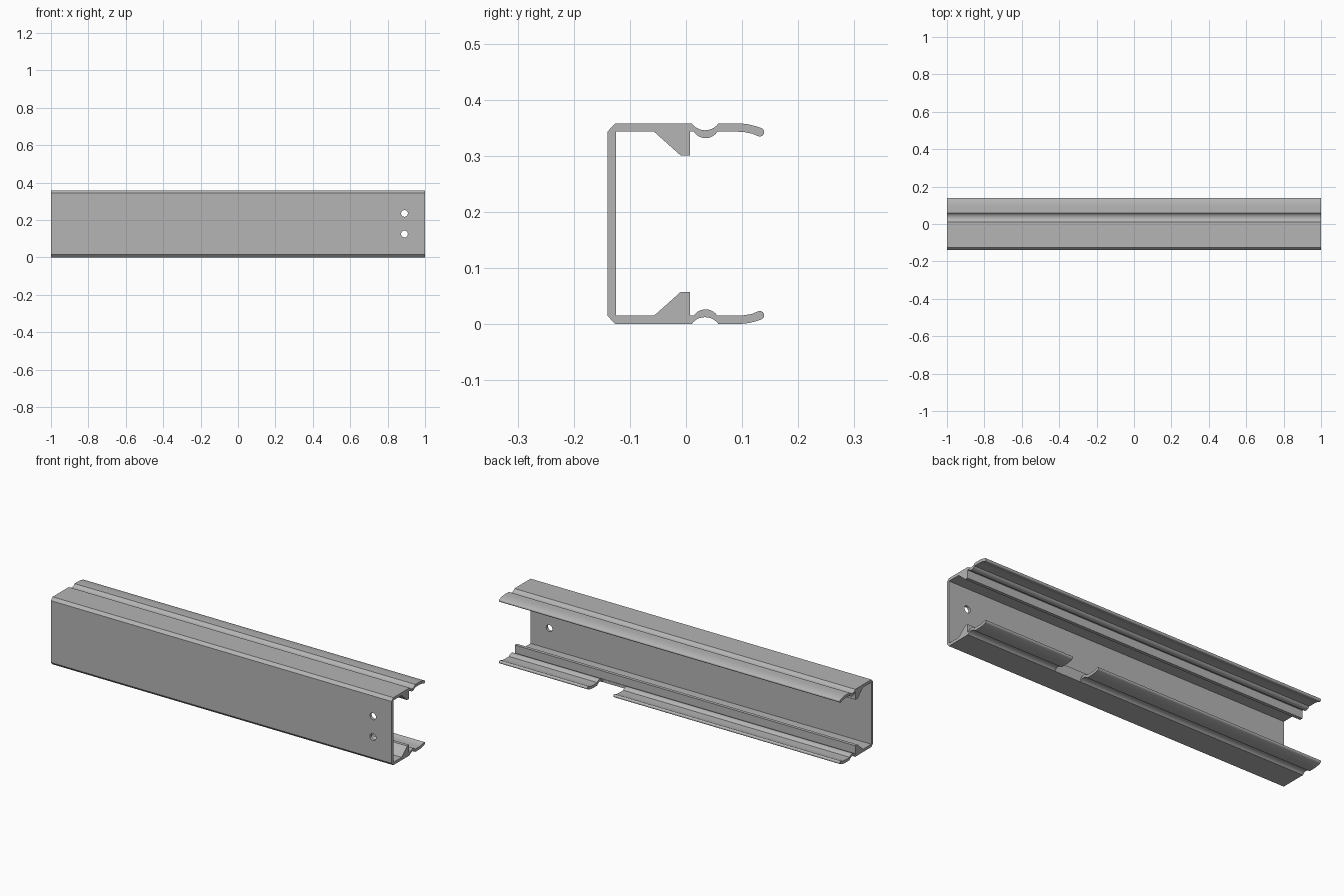
import bpy, bmesh, math

cube = bpy.data.objects.get("Cube")
if cube:
    bpy.data.objects.remove(cube, do_unlink=True)

HEIGHT = 0.358
HALF = 1.0
THICK = 0.015

grey = bpy.data.materials.new("plain_grey")
grey.use_nodes = True
colour = (0.46, 0.46, 0.46, 1)
grey.diffuse_color = colour
grey.node_tree.nodes["Principled BSDF"].inputs["Base Color"].default_value = colour


def arc(cy, cz, r, a0, a1, n):
    """Points on a circle in the cross-section, angles in degrees."""
    steps = [math.radians(a0 + (a1 - a0) * i / n) for i in range(n + 1)]
    return [(cy + r * math.cos(a), cz + r * math.sin(a)) for a in steps]


def bump(y0, y1, base, rise, n=10):
    """Circular hump between two points on a flat line."""
    w = (y1 - y0) / 2
    r = (w * w + rise * rise) / (2 * rise)
    half = math.degrees(math.asin(w / r))
    return arc((y0 + y1) / 2, base + rise - r, r, 90 + half, 90 - half, n)


def extrude(name, points):
    """Extrude a (y, z) profile along the full length."""
    bm = bmesh.new()
    face = bm.faces.new([bm.verts.new((-HALF, y, z)) for y, z in points])
    grown = bmesh.ops.extrude_face_region(bm, geom=[face])["geom"]
    bmesh.ops.translate(bm, vec=(2 * HALF, 0, 0),
                        verts=[v for v in grown if isinstance(v, bmesh.types.BMVert)])
    bmesh.ops.recalc_face_normals(bm, faces=bm.faces)
    mesh = bpy.data.meshes.new(name)
    bm.to_mesh(mesh)
    bm.free()
    mesh.materials.append(grey)
    obj = bpy.data.objects.new(name, mesh)
    bpy.context.collection.objects.link(obj)
    return obj


def cut(target, cutter):
    """Subtract the cutter from the target and discard it."""
    mod = target.modifiers.new("cut", "BOOLEAN")
    mod.operation = "DIFFERENCE"
    mod.solver = "EXACT"
    mod.object = cutter
    bpy.ops.object.select_all(action="DESELECT")
    bpy.context.view_layer.objects.active = target
    target.select_set(True)
    bpy.ops.object.modifier_apply(modifier=mod.name)
    bpy.data.objects.remove(cutter, do_unlink=True)


# Lower half of the section: outside skin, rounded lip, inside skin with rib
outside = [(-0.14, 0.015), (-0.126, 0)] + bump(0.01, 0.058, 0, 0.0125)
outside += [(0.095, 0), (0.112, 0.002), (0.124, 0.005)]
lip = arc(0.1315, 0.0158, 0.0078, -70, 115, 8)
inside = [(0.118, 0.0185), (0.105, 0.016), (0.092, THICK), (0.062, THICK)]
inside += bump(0.014, 0.056, THICK, 0.0115)[::-1]
rib = [(0.007, THICK), (0.007, 0.057), (-0.01, 0.057), (-0.057, THICK)]
lower = outside + lip + inside + rib + [(-0.125, THICK)]

# Mirror the section about mid height and close it
upper = [(y, HEIGHT - z) for y, z in reversed(lower)]
channel = extrude("channel_rail", lower + upper)

# Two mounting holes near one end of the web
for z in (0.125, 0.235):
    bpy.ops.mesh.primitive_cylinder_add(vertices=32, radius=0.018, depth=0.1,
                                        location=(0.89, -0.13, z),
                                        rotation=(math.pi / 2, 0, 0))
    cut(channel, bpy.context.object)

# Notch through the outer strip of the lower flange
bpy.ops.mesh.primitive_cube_add(size=1, location=(0.405, 0.11, 0.02))
notch = bpy.context.object
notch.scale = (0.152, 0.2, 0.1)
cut(channel, notch)

# Smooth the corrugations, keep the folds sharp
bpy.ops.object.select_all(action="DESELECT")
channel.select_set(True)
bpy.context.view_layer.objects.active = channel
bpy.ops.object.shade_smooth_by_angle(angle=math.radians(30))
